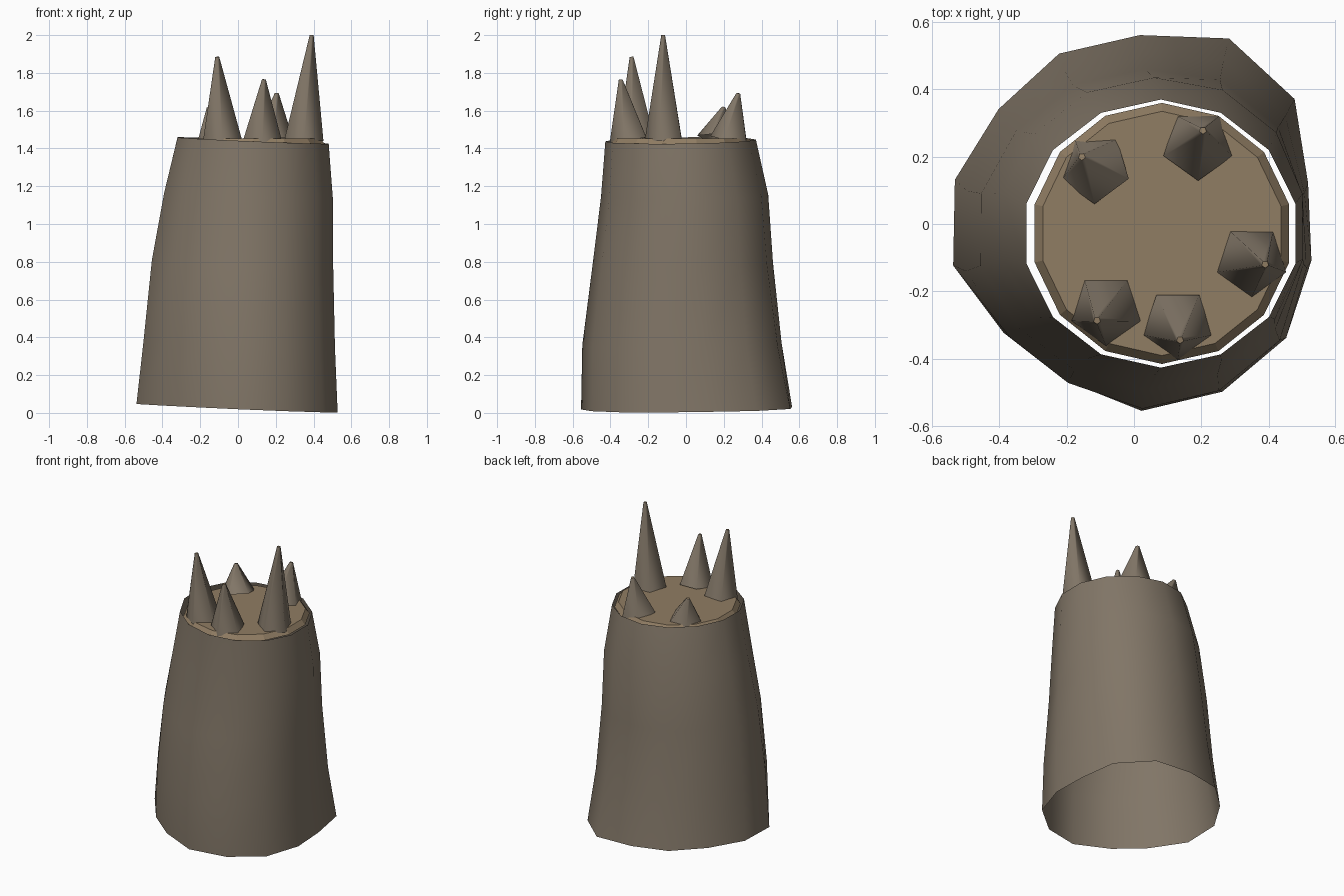
import bpy, bmesh, math
from mathutils import Vector

if "Cube" in bpy.data.objects:
    bpy.data.objects.remove(bpy.data.objects["Cube"])

N = 14


def material(name, rgb):
    m = bpy.data.materials.new(name)
    m.diffuse_color = (*rgb, 1)
    m.use_nodes = True
    m.node_tree.nodes["Principled BSDF"].inputs["Base Color"].default_value = m.diffuse_color
    return m


bark = material("bark", (0.22, 0.18, 0.135))
wood = material("wood", (0.28, 0.205, 0.125))


def make_object(name, bm, mats):
    mesh = bpy.data.meshes.new(name)
    bm.to_mesh(mesh)
    bm.free()
    for m in mats:
        mesh.materials.append(m)
    ob = bpy.data.objects.new(name, mesh)
    bpy.context.collection.objects.link(ob)
    return ob


def bridge(bm, lower, upper, smooth=True):
    n = len(lower)
    for i in range(n):
        j = (i + 1) % n
        f = bm.faces.new((lower[i], lower[j], upper[j], upper[i]))
        f.smooth = smooth


# regular polygon directions, counter-clockwise from +y
UNIT = [Vector((-math.sin(2 * math.pi * i / N), math.cos(2 * math.pi * i / N)))
        for i in range(N)]

# irregular foot outline, counter-clockwise from +y
FOOT = [(0.02, 0.56), (-0.22, 0.505), (-0.4, 0.34), (-0.53, 0.13), (-0.535, -0.125),
        (-0.385, -0.325), (-0.205, -0.465), (0.025, -0.557), (0.265, -0.5),
        (0.455, -0.34), (0.53, -0.11), (0.52, 0.12), (0.48, 0.37), (0.285, 0.55)]

# trunk rings: z, x range, y range, how much of the foot irregularity remains
RINGS = [(0.026, -0.535, 0.53, -0.557, 0.56, 1.0),
         (0.365, -0.498, 0.515, -0.55, 0.505, 0.7),
         (0.79, -0.455, 0.505, -0.495, 0.46, 0.4),
         (1.15, -0.39, 0.503, -0.45, 0.435, 0.2),
         (1.442, -0.32, 0.48, -0.427, 0.37, 0.0)]

# trunk: open tapered shell with slightly tilted rings
bm = bmesh.new()
prev = None
for z, x0, x1, y0, y1, w in RINGS:
    cx, cy, hx, hy = (x0 + x1) / 2, (y0 + y1) / 2, (x1 - x0) / 2, (y1 - y0) / 2
    ring = []
    for u, f in zip(UNIT, FOOT):
        px = w * f[0] / 0.5325 + (1 - w) * u.x / 0.975
        py = w * f[1] / 0.5585 + (1 - w) * u.y
        dx, dy = hx * px, hy * py
        ring.append(bm.verts.new((cx + dx, cy + dy, z - 0.042 * dx + 0.012 * dy)))
    if prev:
        bridge(bm, prev, ring)
    prev = ring
make_object("trunk", bm, [bark])

# broken wood cap: shallow bevelled disc just inside the trunk rim
bm = bmesh.new()
rings = []
for r, z in ((0.388, 1.42), (0.363, 1.452)):
    rings.append([bm.verts.new((0.083 + r * u.x, -0.028 + r * u.y, z)) for u in UNIT])
bridge(bm, rings[0], rings[1], False)
bm.faces.new(rings[1])
make_object("cap", bm, [wood])


# splinters: leaning five-sided spikes with small flat tips
def splinter(name, base, tip, r=0.108):
    base, tip = Vector((*base, 1.447)), Vector(tip)
    rot = Vector((0, 0, 1)).rotation_difference(tip - base)
    bm = bmesh.new()
    loops = []
    for c, rad in ((base, r), (tip, 0.011)):
        loop = []
        for k in range(5):
            a = math.radians(-90 + 72 * k)
            loop.append(bm.verts.new(
                c + rot @ Vector((rad * math.cos(a), rad * math.sin(a), 0))))
        loops.append(loop)
    bridge(bm, loops[0], loops[1])
    bm.faces.new(loops[1]).material_index = 1
    make_object(name, bm, [bark, wood])


SPLINTERS = [((-0.115, 0.165), (-0.155, 0.2, 1.618)),
             ((0.19, 0.235), (0.205, 0.278, 1.692)),
             ((0.35, -0.11), (0.39, -0.12, 2.0)),
             ((-0.083, -0.255), (-0.11, -0.287, 1.885)),
             ((0.13, -0.297), (0.137, -0.345, 1.765))]
for i, (b, t) in enumerate(SPLINTERS):
    splinter(f"splinter_{i + 1}", b, t)
